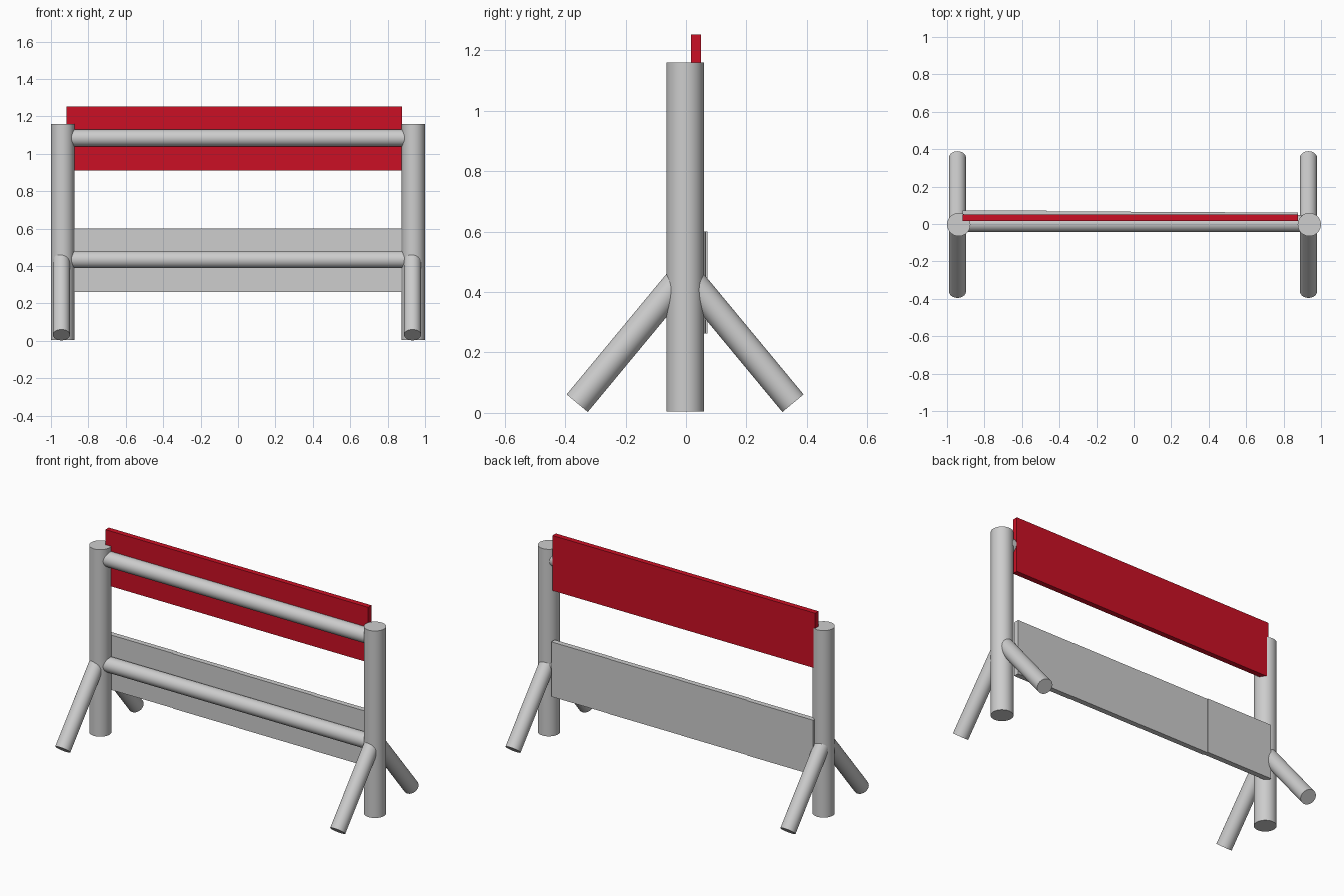
import bpy, math
from mathutils import Vector

cube = bpy.data.objects.get("Cube")
if cube:
    bpy.data.objects.remove(cube, do_unlink=True)


def material(name, rgb):
    m = bpy.data.materials.new(name)
    m.use_nodes = True
    m.diffuse_color = (*rgb, 1)
    m.node_tree.nodes["Principled BSDF"].inputs["Base Color"].default_value = (*rgb, 1)
    return m


grey = material("light_grey", (0.61, 0.61, 0.61))
red = material("red", (0.60, 0.005, 0.018))


def tube(name, start, end, radius):
    a, b = Vector(start), Vector(end)
    bpy.ops.mesh.primitive_cylinder_add(vertices=48, radius=radius, depth=(b - a).length,
                                        location=(a + b) / 2)
    ob = bpy.context.object
    ob.name = name
    ob.rotation_euler = (b - a).to_track_quat('Z', 'Y').to_euler()
    ob.data.materials.append(grey)
    bpy.ops.object.shade_smooth_by_angle(angle=math.radians(40))


def board(name, low, high, mat):
    a, b = Vector(low), Vector(high)
    bpy.ops.mesh.primitive_cube_add(size=1, location=(a + b) / 2)
    ob = bpy.context.object
    ob.name = name
    ob.scale = b - a
    bpy.ops.object.transform_apply(location=False, rotation=False, scale=True)
    ob.data.materials.append(mat)


# Upright posts, each braced by a front and a back leg
mid_y = -0.003
for side, post_x, leg_x in (("right", -0.9375, -0.944), ("left", 0.9375, 0.933)):
    tube(side + "_post", (post_x, mid_y, 0.005), (post_x, mid_y, 1.159), 0.0622)
    for end, s in (("front", -1), ("back", 1)):
        tube(f"{side}_{end}_leg", (leg_x, mid_y + s * 0.357, 0.032),
             (leg_x, mid_y, 0.463), 0.0455)

# Horizontal rails between the posts
for name, z in (("upper_rail", 1.085), ("lower_rail", 0.435)):
    tube(name, (-0.93, 0.002, z), (0.93, 0.002, z), 0.0455)

# Upper board
thick = 0.033
board("upper_board", (-0.917, 0.017, 0.912), (0.877, 0.017 + thick, 1.252), red)

# Lower board in four panels, each standing slightly further back
edges = (-0.917, -0.467, -0.016, 0.487, 0.877)
backs = (0.071, 0.066, 0.064, 0.061)
for i, back in enumerate(backs):
    board(f"lower_panel_{i + 1}", (edges[i], back - thick, 0.262),
          (edges[i + 1], back, 0.6), grey)
